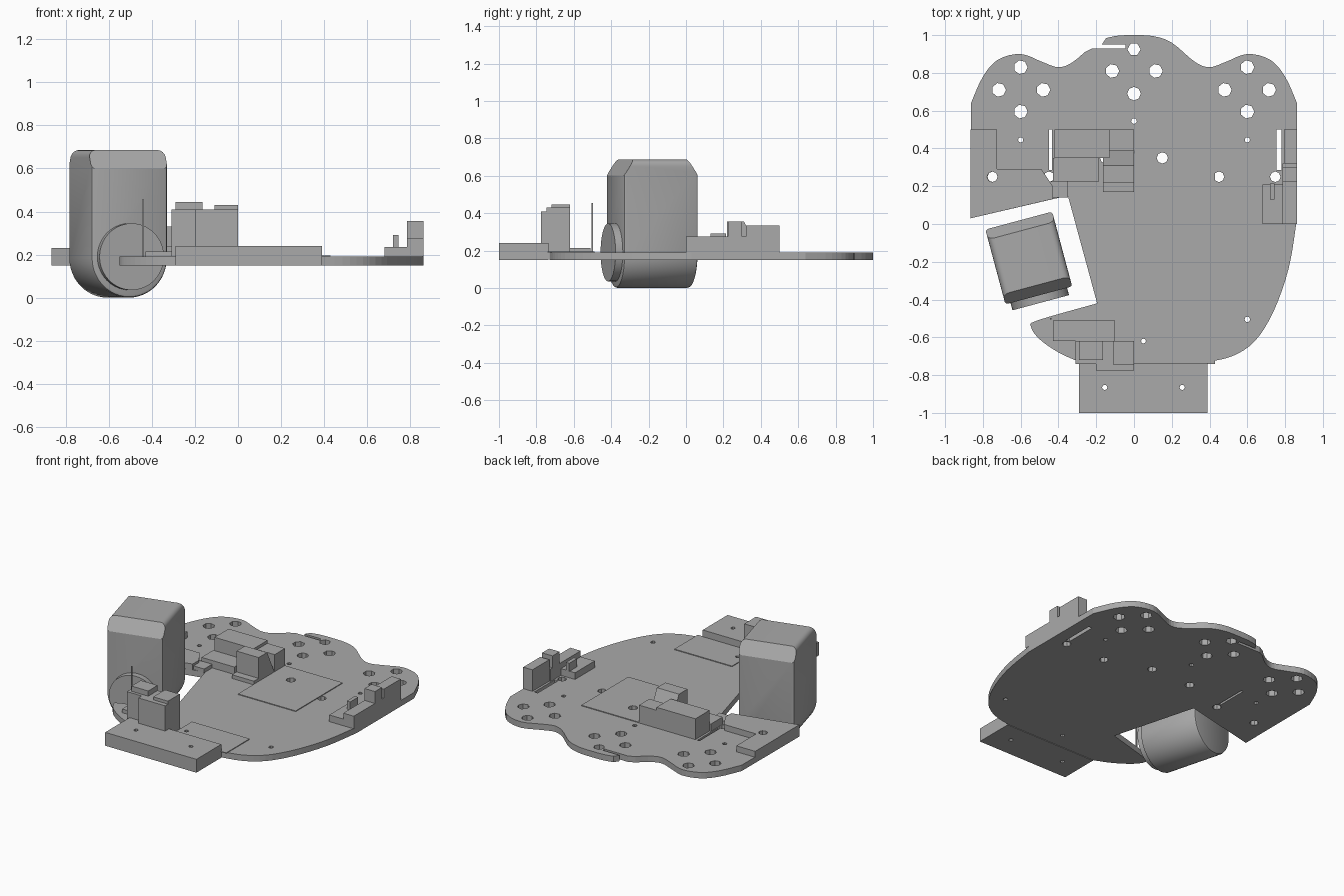
import bpy, bmesh, math
from mathutils import Vector, Matrix

old = bpy.data.objects.get("Cube")
if old:
    bpy.data.objects.remove(old)

grey = bpy.data.materials.new("plain grey")
grey.use_nodes = True
COLOUR = (0.4, 0.4, 0.4, 1)
grey.diffuse_color = COLOUR
grey.node_tree.nodes["Principled BSDF"].inputs["Base Color"].default_value = COLOUR


def finish(name, bm, smooth=False):
    bmesh.ops.recalc_face_normals(bm, faces=bm.faces)
    mesh = bpy.data.meshes.new(name)
    bm.to_mesh(mesh)
    bm.free()
    mesh.materials.append(grey)
    obj = bpy.data.objects.new(name, mesh)
    bpy.context.collection.objects.link(obj)
    if smooth:
        bpy.ops.object.select_all(action='DESELECT')
        obj.select_set(True)
        bpy.context.view_layer.objects.active = obj
        bpy.ops.object.shade_smooth_by_angle(angle=math.radians(30))
    return obj


def box(name, xs, ys, zs):
    bm = bmesh.new()
    bmesh.ops.create_cube(bm, size=1)
    for v in bm.verts:
        v.co = [r[0] if c < 0 else r[1] for c, r in zip(v.co, (xs, ys, zs))]
    return finish(name, bm)


def rect(x0, x1, y0, y1):
    return [(x0, y0), (x1, y0), (x1, y1), (x0, y1)]


def ring(x, y, r, n=8):
    return [(x + r * math.cos(math.tau * i / n), y + r * math.sin(math.tau * i / n))
            for i in range(n)]


def smooth_path(pts, steps=4):
    """Rounded curve through a few points."""
    vs = [Vector(p) for p in pts]
    vs = [vs[0]] + vs + [vs[-1]]
    out = []
    for a, b, c, d in zip(vs, vs[1:], vs[2:], vs[3:]):
        for i in range(steps):
            t = i / steps
            out.append(0.5 * (2 * b + (c - a) * t + (2 * a - 5 * b + 4 * c - d) * t ** 2
                              + (3 * b - a - 3 * c + d) * t ** 3))
    return [tuple(p) for p in out] + [pts[-1]]


def sheet(name, outline, z0, z1, openings=()):
    """Flat plate with openings, kept where they fall inside the outline's bounds."""
    xs, ys = zip(*outline)
    bm = bmesh.new()
    for loop in [outline] + list(openings):
        if loop is not outline:
            hx, hy = zip(*loop)
            if min(hx) < min(xs) or max(hx) > max(xs) or min(hy) < min(ys) or max(hy) > max(ys):
                continue
        vs = [bm.verts.new((x, y, z0)) for x, y in loop]
        for a, b in zip(vs, vs[1:] + vs[:1]):
            bm.edges.new((a, b))
    bmesh.ops.triangle_fill(bm, edges=bm.edges[:], use_beauty=True, normal=(0, 0, 1))
    res = bmesh.ops.extrude_face_region(bm, geom=bm.faces[:], use_keep_orig=True)
    for v in res["geom"]:
        if isinstance(v, bmesh.types.BMVert):
            v.co.z = z1
    return finish(name, bm)


BOTTOM, TOP = 0.15, 0.19

# Drilled holes and slots
holes = []
for s in (-1, 1):
    holes += [ring(s * x, y, 0.037, 7) for x, y in
              ((0.6, 0.83), (0.715, 0.71), (0.48, 0.71), (0.6, 0.595), (0.115, 0.81))]
    holes += [ring(s * 0.15, 0.35, 0.03), ring(s * 0.45, 0.25, 0.028),
              ring(s * 0.748, 0.25, 0.028), ring(s * 0.6, 0.445, 0.014)]
holes += [ring(0, 0.925, 0.035, 6), ring(0, 0.69, 0.036), ring(0, 0.545, 0.015),
          ring(0.6, -0.505, 0.015), ring(0.05, -0.62, 0.013)]
holes += [rect(0.755, 0.78, 0.285, 0.5), rect(-0.45, -0.435, 0.285, 0.5)]

# Base plate: scalloped back, curved sides, cutout for the motor
scallop = smooth_path([(0.863, 0.64), (0.8, 0.78), (0.72, 0.87), (0.6, 0.9), (0.49, 0.86),
                       (0.4, 0.83), (0.32, 0.86), (0.2, 0.96), (0.1, 0.995), (0, 1)])
flank = smooth_path([(0.39, -0.73), (0.52, -0.7), (0.64, -0.62), (0.74, -0.46),
                     (0.82, -0.23), (0.863, 0.03)])
back_left = [(-x, y) for x, y in reversed(scallop[:-1])]
notch = [(-0.17, 0.95), (-0.045, 0.95), (-0.045, 0.93), (-0.22, 0.93)]
back_left = ([p for p in back_left if p[0] > -0.16] + notch
             + [p for p in back_left if p[0] < -0.24])
tip = smooth_path([(-0.195, -0.42), (-0.51, -0.51), (-0.545, -0.545), (-0.5, -0.61),
                   (-0.4, -0.68), (-0.29, -0.73)])
outline = flank + scallop + back_left + [(-0.866, 0.03), (-0.35, 0.15)] + tip
sheet("base_plate", outline, BOTTOM, TOP, holes)

# Shallow raised panels
sheet("rear_panel", rect(0, 0.43, 0, 0.5), TOP, 0.195, holes)
sheet("front_panel", rect(0, 0.43, -0.74, -0.49), TOP, 0.195, holes)

# Raised deck beside the motor, with an open pocket
deck = [(-0.866, 0.03), (-0.43, 0.132), (-0.43, 0.2), (-0.49, 0.29),
        (-0.725, 0.29), (-0.725, 0.5), (-0.866, 0.5)]
sheet("side_deck", deck, TOP, 0.23, [ring(-0.75, 0.25, 0.028)])

# Front bracket
sheet("front_bracket", rect(-0.29, 0.39, -1, -0.735), BOTTOM, 0.24,
      [ring(-0.155, -0.865, 0.014), ring(0.255, -0.865, 0.014)])
box("front_block", (-0.2, 0), (-0.775, -0.62), (TOP, 0.41))
box("front_block_side", (-0.31, -0.2), (-0.74, -0.62), (TOP, 0.41))
box("front_clip_right", (-0.29, -0.165), (-0.72, -0.62), (0.41, 0.445))
box("front_clip_left", (-0.11, 0), (-0.745, -0.62), (0.41, 0.43))
box("front_ledge", (-0.43, -0.1), (-0.62, -0.51), (TOP, 0.215))
box("sensor_pin", (-0.445, -0.437), (-0.505, -0.497), (TOP, 0.455))

# Centre mount
box("centre_block", (-0.42, -0.13), (0.35, 0.5), (TOP, 0.33))
box("centre_block_end", (-0.13, 0), (0.39, 0.5), (TOP, 0.31))
box("centre_shelf", (-0.43, -0.185), (0.225, 0.35), (TOP, 0.24))
box("centre_step", (-0.48, -0.35), (0.14, 0.225), (TOP, 0.215))
lump = box("centre_lump", (-0.165, 0), (0.22, 0.39), (TOP, 0.355))
for v in lump.data.vertices:
    if v.co.z > 0.3 and v.co.y > 0.3:
        v.co.y -= 0.08
box("centre_foot", (-0.165, 0), (0.17, 0.22), (TOP, 0.215))

# Side mount
box("side_ledge", (0.68, 0.863), (0, 0.21), (TOP, 0.235))
box("side_strip", (0.72, 0.745), (0.13, 0.215), (0.235, 0.29))
box("side_wall", (0.785, 0.863), (0, 0.32), (TOP, 0.275))
box("side_block", (0.795, 0.863), (0.32, 0.5), (TOP, 0.335))
box("side_clip", (0.785, 0.863), (0.225, 0.3), (0.275, 0.355))

# Motor: round bottom, square top, sloped upper ends
PLACE = Matrix.Translation((-0.557, -0.18, 0)) @ Matrix.Rotation(math.radians(15), 4, 'Z')
R, HALF, HEIGHT, CORNER = 0.183, 0.205, 0.686, 0.035
profile = [(R * math.cos(a), R - R * math.sin(a))
           for a in (math.pi * i / 24 for i in range(25))]
for side in (-1, 1):
    arc = [math.pi / 8 * i for i in range(5)]
    corner = [(side * (R - CORNER + CORNER * math.cos(a)),
               HEIGHT - CORNER + CORNER * math.sin(a)) for a in arc]
    profile += corner if side < 0 else corner[::-1]
bm = bmesh.new()
face = bm.faces.new([bm.verts.new((x, -HALF, z)) for x, z in profile])
ext = bmesh.ops.extrude_face_region(bm, geom=[face], use_keep_orig=True)
bmesh.ops.translate(bm, vec=(0, 2 * HALF, 0),
                    verts=[v for v in ext["geom"] if isinstance(v, bmesh.types.BMVert)])
bmesh.ops.recalc_face_normals(bm, faces=bm.faces)
ends = [e for e in bm.edges if abs(e.verts[0].co.y - e.verts[1].co.y) < 0.001]
bmesh.ops.bevel(bm, geom=ends, offset=0.014, segments=2, profile=0.5, affect='EDGES')
for side in (-1, 1):
    cut = bmesh.ops.bisect_plane(bm, geom=bm.verts[:] + bm.edges[:] + bm.faces[:],
                                 plane_co=(0, side * HALF, 0.6),
                                 plane_no=(0, side * 0.086, 0.055), clear_outer=True)
    rim = [e for e in cut["geom_cut"] if isinstance(e, bmesh.types.BMEdge)]
    bmesh.ops.holes_fill(bm, edges=rim)
bm.transform(PLACE)
finish("motor_body", bm, True)


def disc(name, r, y0, y1):
    bm = bmesh.new()
    bmesh.ops.create_cone(bm, cap_ends=True, segments=40, radius1=r, radius2=r, depth=y1 - y0)
    bm.transform(PLACE @ Matrix.Translation((0, (y0 + y1) / 2, 0.19))
                 @ Matrix.Rotation(math.pi / 2, 4, 'X'))
    finish(name, bm, True)


# Output hub on the motor's front
disc("motor_hub", 0.155, -0.245, -0.19)
